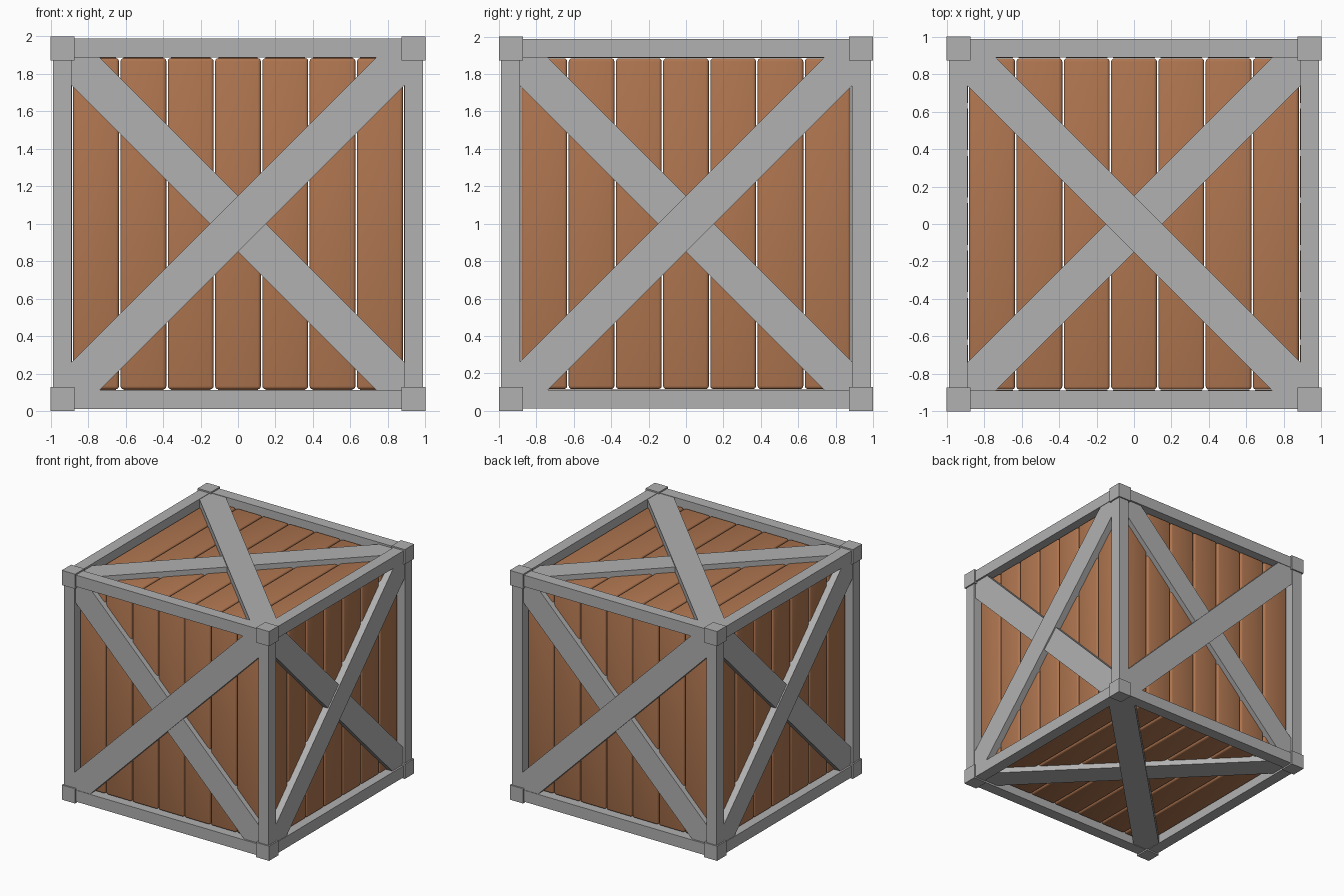
import bpy, bmesh, math
from mathutils import Matrix, Vector

if "Cube" in bpy.data.objects:
    bpy.data.objects.remove(bpy.data.objects["Cube"])


def material(name, rgb):
    m = bpy.data.materials.new(name)
    m.diffuse_color = (*rgb, 1)
    m.use_nodes = True
    m.node_tree.nodes["Principled BSDF"].inputs["Base Color"].default_value = m.diffuse_color
    return m


GREY = material("grey metal", (0.44, 0.44, 0.44))
BROWN = material("brown wood", (0.43, 0.18, 0.08))
CENTRE = Matrix.Translation((0, 0, 1))


def finish(bm, name, mat, matrix=Matrix()):
    bmesh.ops.recalc_face_normals(bm, faces=bm.faces)
    me = bpy.data.meshes.new(name)
    bm.to_mesh(me)
    bm.free()
    me.transform(CENTRE @ matrix)
    me.materials.append(mat)
    ob = bpy.data.objects.new(name, me)
    bpy.context.collection.objects.link(ob)
    return ob


def add_box(bm, lo, hi):
    lo, hi = Vector(lo), Vector(hi)
    m = Matrix.Translation((lo + hi) / 2) @ Matrix.Diagonal((*(hi - lo), 1))
    return bmesh.ops.create_cube(bm, size=1, matrix=m)["verts"]


# Corner blocks
bm = bmesh.new()
for x in (-1, 0.872):
    for y in (-1, 0.872):
        for z in (-1, 0.872):
            add_box(bm, (x, y, z), (x + 0.128, y + 0.128, z + 0.128))
finish(bm, "corner_blocks", GREY)

# Twelve edge beams
bm = bmesh.new()
for axis in range(3):
    for a in (-0.988, 0.888):
        for b in (-0.988, 0.888):
            lo, hi = [a, b], [a + 0.1, b + 0.1]
            lo.insert(axis, -0.9)
            hi.insert(axis, 0.9)
            add_box(bm, lo, hi)
finish(bm, "edge_beams", GREY)


# Planks of one panel, modelled on the front face
def planks(name, matrix):
    bm = bmesh.new()
    pitch, gap = 0.2525, 0.004
    for i in range(7):
        x = (i - 3) * pitch
        add_box(bm, (x - pitch / 2 + gap, -0.926, -0.884),
                (x + pitch / 2 - gap, -0.886, 0.884))
    bmesh.ops.bevel(bm, geom=bm.edges[:], offset=0.017, segments=3,
                    profile=0.5, affect='EDGES')
    ob = finish(bm, name, BROWN, matrix)
    for p in ob.data.polygons:
        p.use_smooth = True
    bpy.context.view_layer.objects.active = ob
    ob.select_set(True)
    bpy.ops.object.shade_smooth_by_angle(angle=math.radians(40))
    ob.select_set(False)


# Diagonal brace with ends cut to the frame corner
def brace(name, matrix, side, depth):
    a, w = 0.895, 0.15
    pts = [(-a, -a), (-a + w, -a), (a, a - w), (a, a), (a - w, a), (-a, -a + w)]
    bm = bmesh.new()
    f = bm.faces.new([bm.verts.new((x * side, -depth, z)) for x, z in pts])
    r = bmesh.ops.extrude_face_region(bm, geom=[f])
    verts = [v for v in r["geom"] if isinstance(v, bmesh.types.BMVert)]
    bmesh.ops.translate(bm, verts=verts, vec=(0, depth - 0.9, 0))
    finish(bm, name, GREY, matrix)


# Six panels: side panels turn about z, top and bottom about x
R = Matrix.Rotation
panels = {
    "front": (Matrix(), 1),
    "right": (R(math.pi / 2, 4, 'Z'), 1),
    "back": (R(math.pi, 4, 'Z'), 1),
    "left": (R(-math.pi / 2, 4, 'Z'), 1),
    "top": (R(-math.pi / 2, 4, 'X'), -1),
    "bottom": (R(math.pi / 2, 4, 'X'), -1),
}
for name, (m, side) in panels.items():
    planks(name + "_planks", m)
    brace(name + "_outer_brace", m, side, 0.984)
    brace(name + "_inner_brace", m, -side, 0.972)
